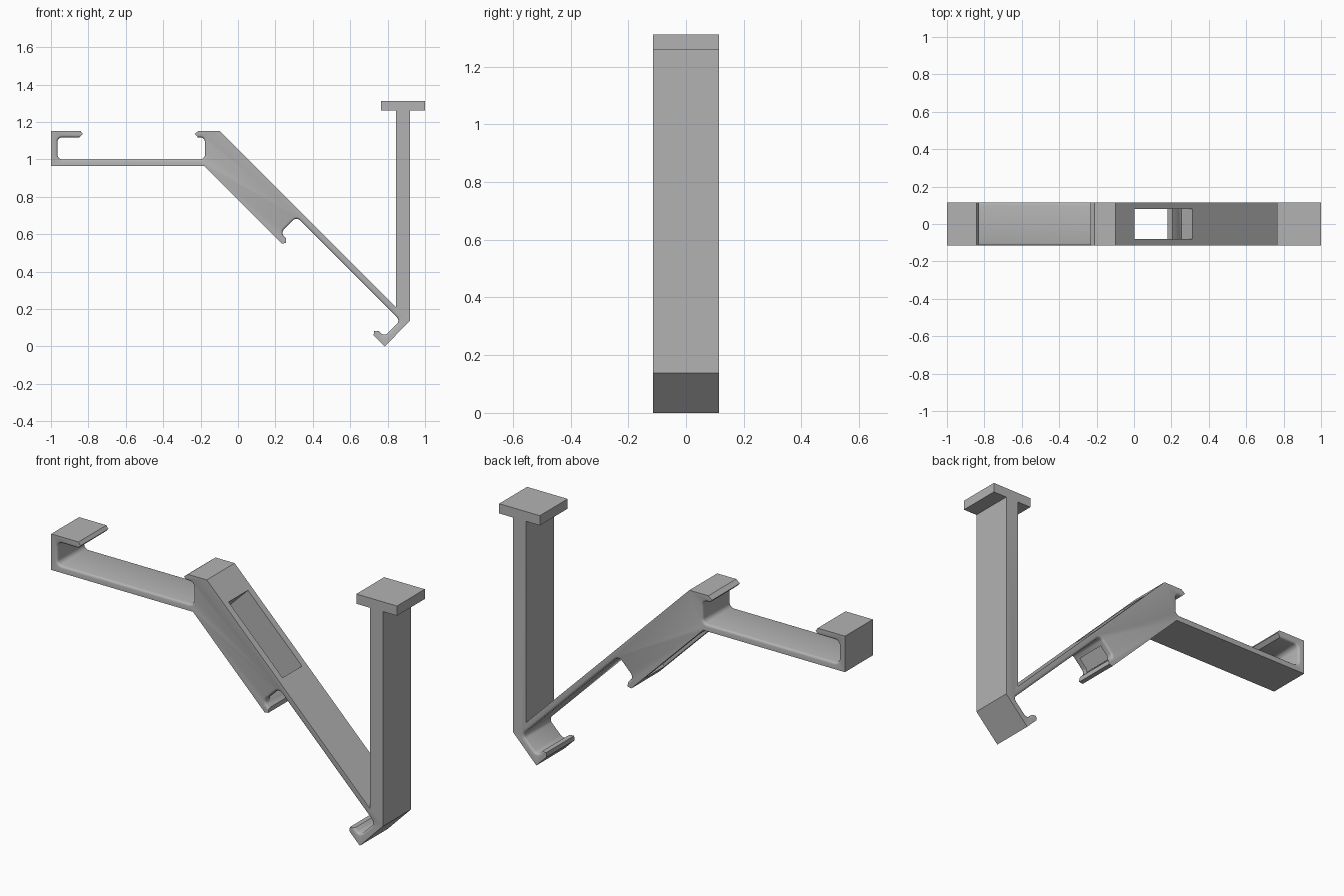
import bpy, bmesh, math
from mathutils import Vector, Matrix

HALF_WIDTH = 0.115
FILLET = 0.025

old = bpy.data.objects.get("Cube")
if old:
    bpy.data.objects.remove(old, do_unlink=True)

grey = bpy.data.materials.new("plain grey")
grey.use_nodes = True
colour = (0.45, 0.45, 0.45, 1)
grey.diffuse_color = colour
grey.node_tree.nodes["Principled BSDF"].inputs["Base Color"].default_value = colour


def diag(u, v):
    """Point on the 45 degree axes: u across the sloping arm, v down along it."""
    return ((u + v) / 2, (u - v) / 2)


def rounded(prev, here, after, r, steps=6):
    """Points of a fillet replacing a square corner."""
    a = (Vector(prev) - Vector(here)).normalized() * r
    b = (Vector(after) - Vector(here)).normalized() * r
    centre = Vector(here) + a + b
    angles = [math.pi / 2 * i / steps for i in range(steps + 1)]
    return [centre - b * math.cos(t) - a * math.sin(t) for t in angles]


# Side outline; each run is (points, whether it is an eased channel edge)
level_channel = [(-0.215, 1.118), (-0.177, 1.118), (-0.177, 1.0),
                 (-0.965, 1.0), (-0.965, 1.118), (-0.848, 1.118)]
slope_channel = [diag(0.835, 0.67), diag(0.835, 0.73), diag(1.005, 0.73),
                 diag(1.005, -0.38), diag(0.835, -0.38), diag(0.835, -0.32)]
runs = [
    ([(-0.83, 1.136), (-0.842, 1.153), (-1, 1.153), (-1, 0.965), (-0.18, 0.965),
      diag(0.785, -0.315), diag(0.81, -0.297)], False),
    (slope_channel[::-1], True),
    ([diag(0.81, 0.645), diag(0.785, 0.665), (0.785, 0), (0.92, 0.138),
      (0.92, 1.26), (1, 1.26), (1, 1.311), (0.765, 1.311), (0.765, 1.26),
      (0.845, 1.26), (0.845, 0.208), (-0.1, 1.153), (-0.21, 1.153),
      (-0.232, 1.136)], False),
    (level_channel, True),
]
outline = []
for points, eased in runs:
    for i, p in enumerate(points):
        if eased and 0 < i < len(points) - 1:
            arc = rounded(points[i - 1], p, points[i + 1], FILLET)
            outline += [(q, True) for q in arc]
        else:
            outline.append((p, eased))

# Extrude the outline across the width
bm = bmesh.new()
front = [bm.verts.new((p[0], -HALF_WIDTH, p[1])) for p, _ in outline]
back = [bm.verts.new((p[0], HALF_WIDTH, p[1])) for p, _ in outline]
bm.faces.new(front)
bm.faces.new(back[::-1])
count = len(outline)
for i in range(count):
    j = (i + 1) % count
    bm.faces.new((front[j], front[i], back[i], back[j]))
bmesh.ops.recalc_face_normals(bm, faces=bm.faces)

# Round the side rims of both channels
rims = [bm.edges.get((ring[i], ring[(i + 1) % count]))
        for ring in (front, back) for i in range(count)
        if outline[i][1] and outline[(i + 1) % count][1]]
bmesh.ops.bevel(bm, geom=rims, offset=0.012, segments=3, profile=0.5,
                affect='EDGES', clamp_overlap=True)
mesh = bpy.data.meshes.new("clip_bracket")
bm.to_mesh(mesh)
bm.free()
bracket = bpy.data.objects.new("clip_bracket", mesh)
bpy.context.collection.objects.link(bracket)
mesh.materials.append(grey)


def cut_box(name, u0, u1, v0, v1, half):
    """Cut a box aligned with the sloping arm out of the bracket."""
    box = bmesh.new()
    bmesh.ops.create_cube(box, size=1)
    x, z = diag((u0 + u1) / 2, (v0 + v1) / 2)
    size = Matrix.Diagonal(((v1 - v0) / math.sqrt(2), half * 2,
                            (u1 - u0) / math.sqrt(2), 1))
    box.transform(Matrix.Translation((x, 0, z))
                  @ Matrix.Rotation(math.pi / 4, 4, 'Y') @ size)
    data = bpy.data.meshes.new(name)
    box.to_mesh(data)
    box.free()
    data.materials.append(grey)
    cutter = bpy.data.objects.new(name, data)
    bpy.context.collection.objects.link(cutter)
    cutter.hide_render = True
    mod = bracket.modifiers.new(name, 'BOOLEAN')
    mod.object = cutter
    mod.solver = 'EXACT'
    bpy.ops.object.modifier_apply(modifier=name)
    bpy.data.objects.remove(cutter, do_unlink=True)


bpy.context.view_layer.objects.active = bracket
bracket.select_set(True)
# Pocket through the thick block, and the window in its end wall
cut_box("block_pocket", 0.7, 1.15, -1.05, -0.425, 0.08)
cut_box("end_window", 0.837, 0.945, -0.5, -0.33, 0.08)
bpy.ops.object.shade_smooth_by_angle(angle=math.radians(32))
